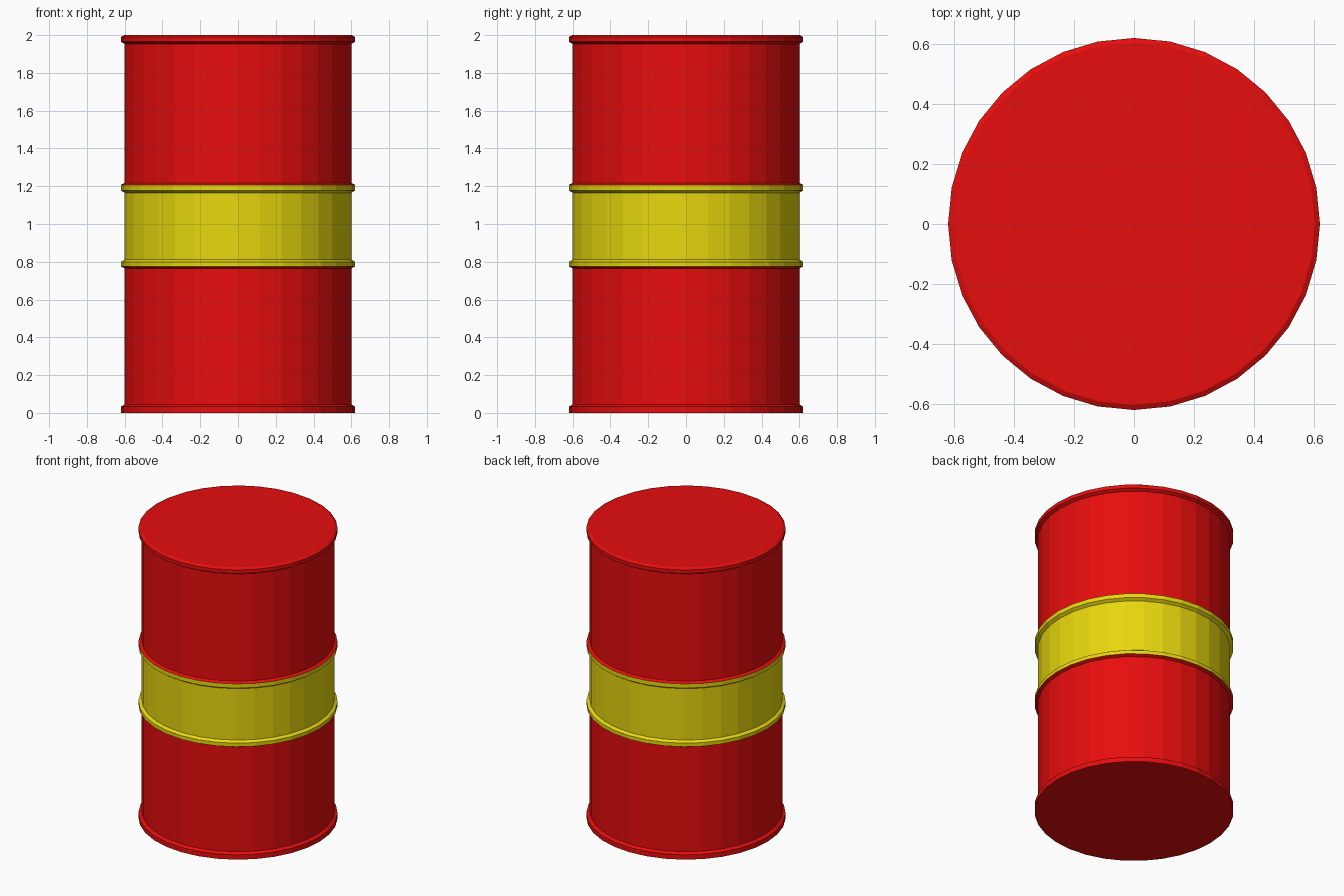
import bpy, bmesh, math

if "Cube" in bpy.data.objects:
    bpy.data.objects.remove(bpy.data.objects["Cube"])

SIDES = 32


def material(name, rgb):
    m = bpy.data.materials.new(name)
    m.diffuse_color = (*rgb, 1.0)
    m.use_nodes = True
    m.node_tree.nodes["Principled BSDF"].inputs["Base Color"].default_value = m.diffuse_color
    return m


red = material("red paint", (0.8, 0.004, 0.004))
yellow = material("yellow paint", (0.8, 0.68, 0.004))

# Drum profile (radius, height): base rim, two rolled hoops, lid rim
profile = [
    (0.62, 0.0), (0.62, 0.033), (0.60, 0.045),
    (0.60, 0.765), (0.62, 0.775), (0.62, 0.80), (0.60, 0.812),
    (0.60, 1.165), (0.62, 1.178), (0.62, 1.207), (0.60, 1.217),
    (0.60, 1.953), (0.62, 1.965), (0.62, 1.99), (0.603, 2.0),
]

bm = bmesh.new()
rings = []
for r, z in profile:
    rings.append([bm.verts.new((r * math.cos(2 * math.pi * i / SIDES),
                                r * math.sin(2 * math.pi * i / SIDES), z))
                  for i in range(SIDES)])

# Side walls
for a, b in zip(rings, rings[1:]):
    for i in range(SIDES):
        j = (i + 1) % SIDES
        bm.faces.new((a[i], a[j], b[j], b[i]))

# Base and lid
bm.faces.new(list(reversed(rings[0])))
bm.faces.new(rings[-1])

# Yellow band lies between the outer edges of the two hoops
for f in bm.faces:
    f.material_index = 1 if 0.772 < f.calc_center_median().z < 1.21 else 0

mesh = bpy.data.meshes.new("drum")
bm.to_mesh(mesh)
bm.free()
mesh.materials.append(red)
mesh.materials.append(yellow)
bpy.context.collection.objects.link(bpy.data.objects.new("drum", mesh))
